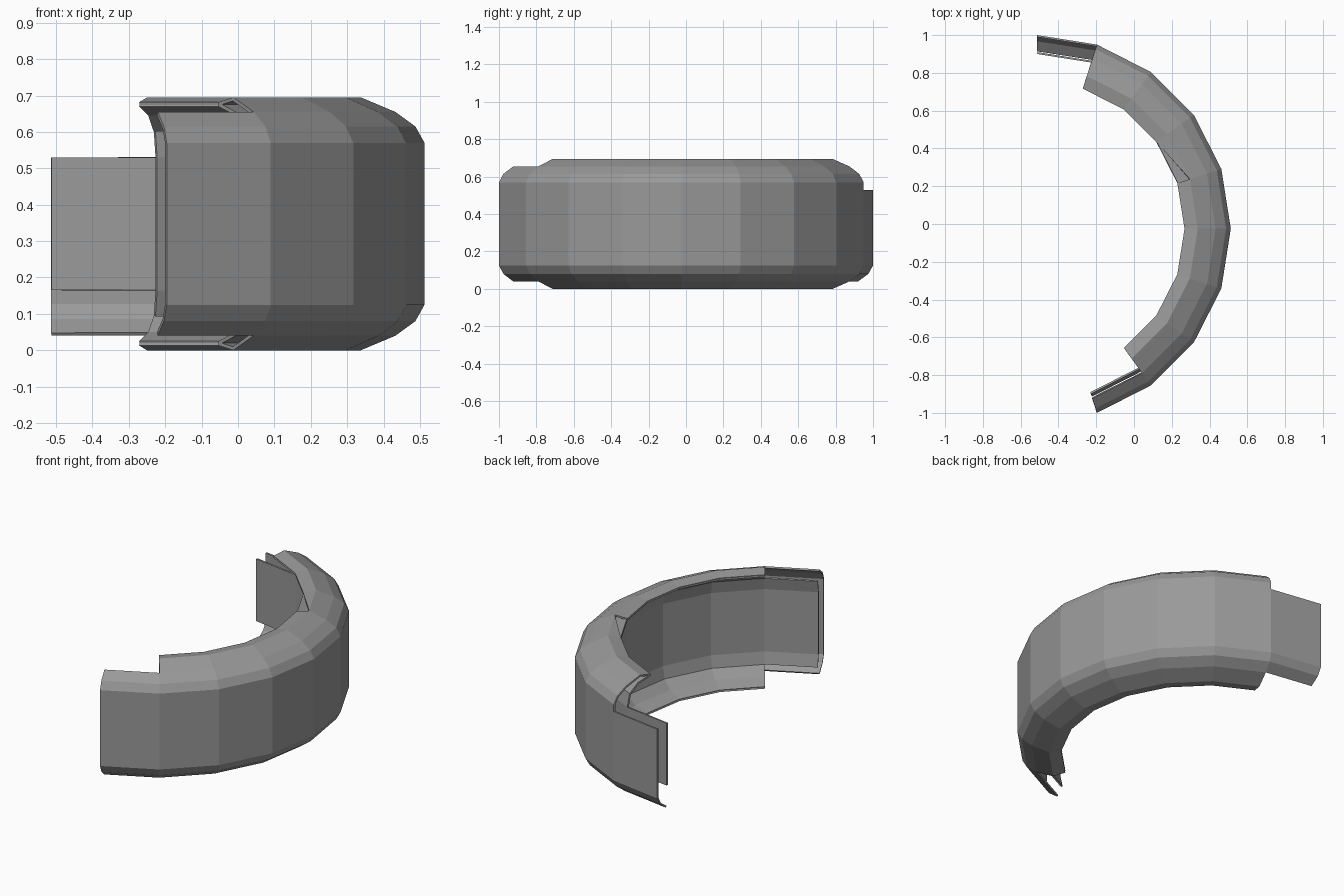
import bpy, bmesh, math

cube = bpy.data.objects.get("Cube")
if cube:
    bpy.data.objects.remove(cube, do_unlink=True)

# Single grey for the whole ring
grey = bpy.data.materials.new("mid grey")
grey.use_nodes = True
colour = (0.32, 0.32, 0.32, 1)
grey.diffuse_color = colour
grey.node_tree.nodes["Principled BSDF"].inputs["Base Color"].default_value = colour

CX, CY, HEIGHT = -0.5125, -0.025, 0.695
STEP = math.radians(18)
FIRST, LAST = -4, 5          # ring steps, 20 to a full circle
CUT_TOP = 0.53               # height of the broken-off tail


def mirrored(upper):
    """Complete a (radius, height) profile with its lower half."""
    return upper + [(r, HEIGHT - z) for r, z in reversed(upper)]


def shell(name, profile, tail_radius, offset, torn=False):
    """Sweep a profile along the arc, leaving out the broken-away bands."""
    bm = bmesh.new()
    grid = {}
    for k in range(FIRST, LAST + 1):
        for j, (r, z) in enumerate(profile):
            grid[k, j] = bm.verts.new((CX + r * math.cos(k * STEP),
                                       CY + r * math.sin(k * STEP), z))
    for k in range(FIRST, LAST):
        for j in range(len(profile) - 1):
            (r0, z0), (r1, z1) = profile[j], profile[j + 1]
            if k == FIRST and min(r0, r1) < 0.9:
                continue
            if k == LAST - 1 and (min(r0, r1) < tail_radius or max(z0, z1) > CUT_TOP + 0.001):
                continue
            corners = [grid[k, j], grid[k, j + 1], grid[k + 1, j + 1], grid[k + 1, j]]
            if torn and k == 1 and j == 0:
                corners.pop(0)      # torn corner of the upper lip
            bm.faces.new(corners)
    bmesh.ops.delete(bm, geom=[v for v in bm.verts if not v.link_faces], context='VERTS')
    mesh = bpy.data.meshes.new(name)
    bm.to_mesh(mesh)
    bm.free()
    mesh.materials.append(grey)
    obj = bpy.data.objects.new(name, mesh)
    bpy.context.collection.objects.link(obj)
    skin = obj.modifiers.new("thickness", 'SOLIDIFY')
    skin.thickness = 0.01
    skin.offset = offset
    return obj


# Outer tread with rounded shoulders and side walls
outer = mirrored([(0.78, 0.682), (0.85, 0.695), (0.945, 0.655),
                  (1.0, 0.615), (1.025, 0.57), (1.025, CUT_TOP)])
shell("outer_tread", outer, 0.9, -1, torn=True)

# Inner lining, separated from the tread by a hollow gap
inner = mirrored([(0.78, 0.67), (0.86, 0.645), (0.91, 0.60), (0.925, CUT_TOP)])
shell("inner_lining", inner, 0.92, 1)
